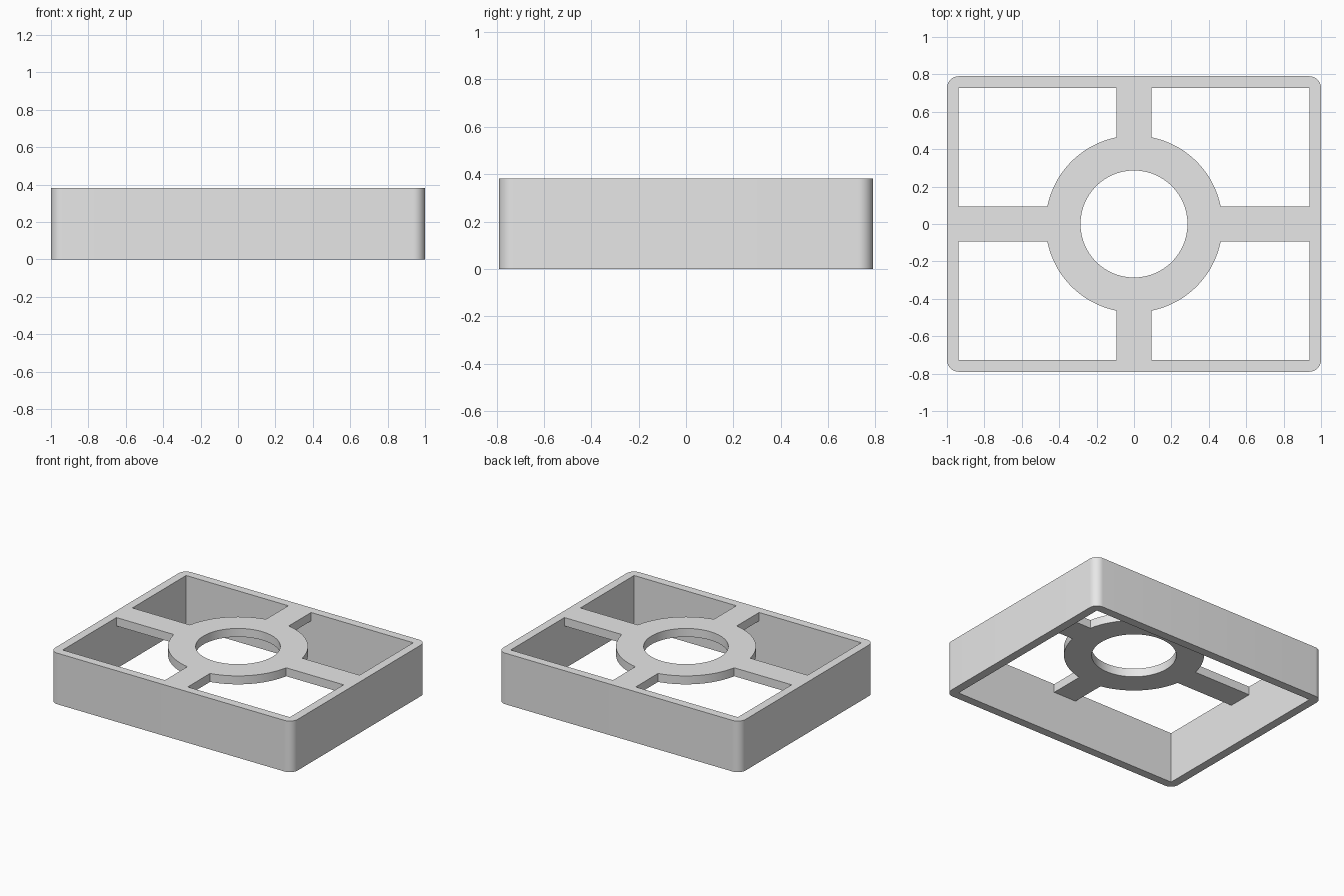
import bpy, bmesh
from math import sin, cos, asin, pi

if "Cube" in bpy.data.objects:
    bpy.data.objects.remove(bpy.data.objects["Cube"], do_unlink=True)

# Overall dimensions
HALF_X, HALF_Y, HEIGHT = 1.0, 0.79, 0.381
WALL = 0.063
PLATE = 0.063
RING_OUTER, RING_INNER, ARM_HALF = 0.473, 0.286, 0.094

grey = bpy.data.materials.new("light grey")
grey.use_nodes = True
grey.diffuse_color = (0.8, 0.8, 0.8, 1)
grey.node_tree.nodes["Principled BSDF"].inputs["Base Color"].default_value = (0.8, 0.8, 0.8, 1)


def arc(cx, cy, r, start, end, steps):
    return [(cx + r * cos(start + (end - start) * i / steps),
             cy + r * sin(start + (end - start) * i / steps)) for i in range(steps + 1)]


def prism(name, loops, z0, z1):
    """Fill an outline with a hole, then extrude it from z0 to z1."""
    bm = bmesh.new()
    edges = []
    for loop in loops:
        verts = [bm.verts.new((x, y, z0)) for x, y in loop]
        edges += [bm.edges.new((v, verts[i - 1])) for i, v in enumerate(verts)]
    bmesh.ops.triangle_fill(bm, edges=edges, use_beauty=True)
    grown = bmesh.ops.extrude_face_region(bm, geom=bm.faces[:])
    top = [g for g in grown["geom"] if isinstance(g, bmesh.types.BMVert)]
    bmesh.ops.translate(bm, verts=top, vec=(0, 0, z1 - z0))
    bmesh.ops.recalc_face_normals(bm, faces=bm.faces[:])
    mesh = bpy.data.meshes.new(name)
    bm.to_mesh(mesh)
    bm.free()
    mesh.materials.append(grey)
    obj = bpy.data.objects.new(name, mesh)
    bpy.context.collection.objects.link(obj)
    bpy.ops.object.select_all(action="DESELECT")
    obj.select_set(True)
    bpy.context.view_layer.objects.active = obj
    bpy.ops.object.shade_smooth_by_angle(angle=pi / 6)
    return obj


# Frame: rounded outside corners, square inside corners
inner_x, inner_y = HALF_X - WALL, HALF_Y - WALL
corners = [(1, 1), (-1, 1), (-1, -1), (1, -1)]
outside = []
for k, (sx, sy) in enumerate(corners):
    outside += arc(sx * inner_x, sy * inner_y, WALL, k * pi / 2, (k + 1) * pi / 2, 12)
inside = [(sx * inner_x, sy * inner_y) for sx, sy in corners]
prism("frame", [outside, inside], 0, HEIGHT)

# Support: centre ring with four arms, flush with the top of the frame
gap = asin(ARM_HALF / RING_OUTER)
outline = []
for k in range(4):
    c, s = round(cos(k * pi / 2)), round(sin(k * pi / 2))
    reach = inner_x if k % 2 == 0 else inner_y
    for side in (-ARM_HALF, ARM_HALF):
        outline.append((c * reach - s * side, s * reach + c * side))
    outline += arc(0, 0, RING_OUTER, k * pi / 2 + gap, (k + 1) * pi / 2 - gap, 20)
hole = arc(0, 0, RING_INNER, 0, 2 * pi, 96)[:-1]
prism("ring_support", [outline, hole], HEIGHT - PLATE, HEIGHT)
